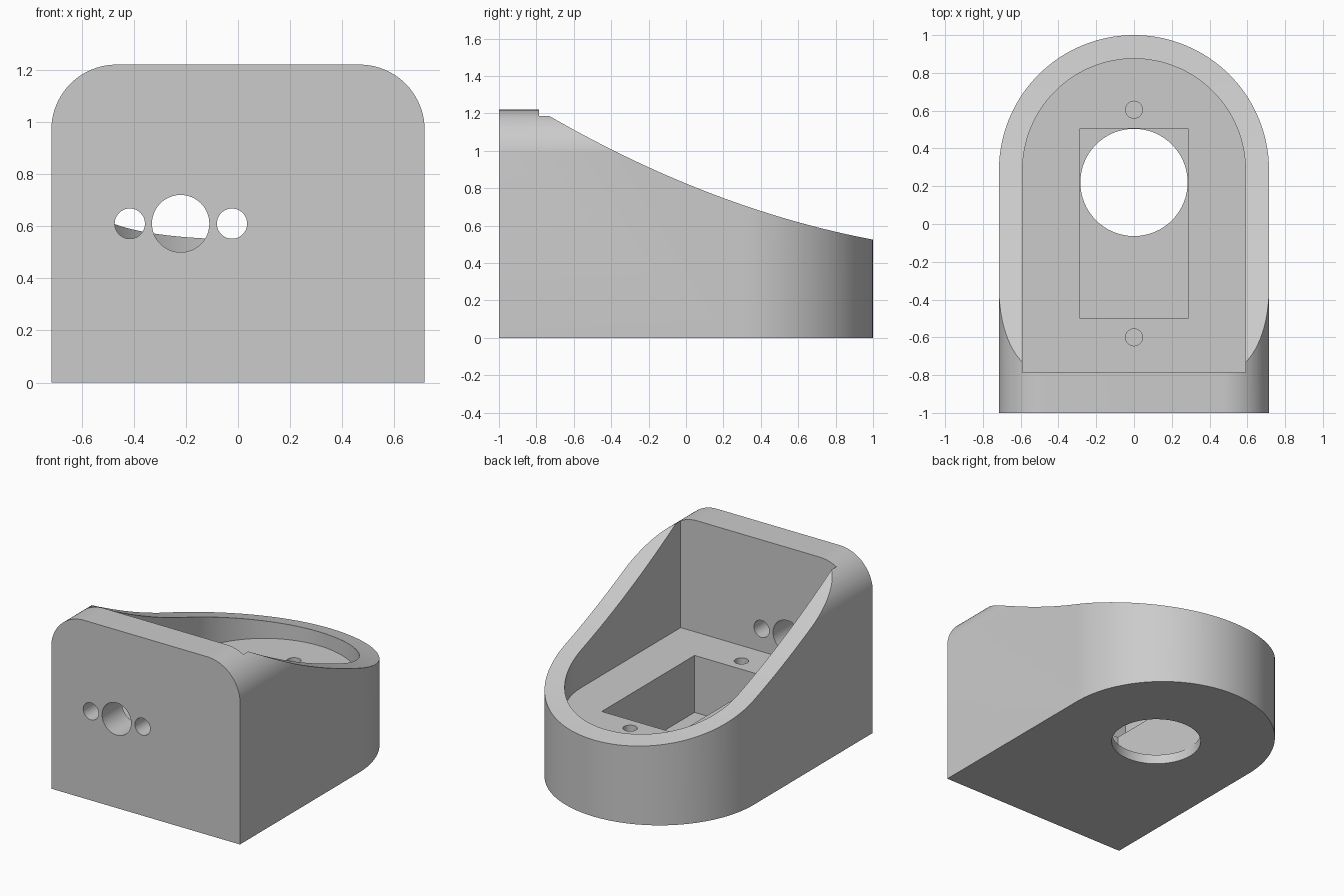
import bpy, bmesh
from math import sin, cos, pi, radians
from mathutils import Vector

cube = bpy.data.objects.get("Cube")
if cube:
    bpy.data.objects.remove(cube, do_unlink=True)

grey = bpy.data.materials.new("plain_grey")
grey.use_nodes = True
grey.diffuse_color = (0.6, 0.6, 0.6, 1)
grey.node_tree.nodes["Principled BSDF"].inputs["Base Color"].default_value = (0.6, 0.6, 0.6, 1)

HALF, ARC_Y = 0.715, 0.285      # outer half width, centre of the round back
FLOOR, BASE = 0.455, 0.065      # cavity floor, pocket floor
WALL_Y = -0.785                 # inside of the front wall


def prism(name, outline, axis, lo, hi):
    """Extrude a 2D outline along an axis from lo to hi."""
    place = {"x": lambda a, b, t: (t, a, b),
             "y": lambda a, b, t: (a, t, b),
             "z": lambda a, b, t: (a, b, t)}[axis]
    bm = bmesh.new()
    face = bm.faces.new([bm.verts.new(place(a, b, lo)) for a, b in outline])
    top = bmesh.ops.extrude_face_region(bm, geom=[face])["geom"]
    verts = [v for v in top if isinstance(v, bmesh.types.BMVert)]
    bmesh.ops.translate(bm, verts=verts, vec=Vector(place(0, 0, hi - lo)))
    bmesh.ops.recalc_face_normals(bm, faces=bm.faces)
    mesh = bpy.data.meshes.new(name)
    bm.to_mesh(mesh)
    bm.free()
    mesh.materials.append(grey)
    obj = bpy.data.objects.new(name, mesh)
    bpy.context.collection.objects.link(obj)
    return obj


def arc(cx, cy, r, start, end, n):
    angles = [radians(start + (end - start) * i / n) for i in range(n + 1)]
    return [(cx + r * cos(a), cy + r * sin(a)) for a in angles]


def circle(cx, cy, r, n=64):
    return arc(cx, cy, r, 0, 360, n)[:-1]


def arch(half, front):
    """Plan outline: straight front, half-round back."""
    return [(-half, front), (half, front)] + arc(0, ARC_Y, half, 0, 180, 64)


def combine(target, tool, operation="DIFFERENCE"):
    mod = target.modifiers.new("cut", "BOOLEAN")
    mod.operation, mod.object, mod.solver = operation, tool, "EXACT"
    bpy.context.view_layer.objects.active = target
    bpy.ops.object.modifier_apply(modifier=mod.name)
    bpy.data.objects.remove(tool, do_unlink=True)


# Body: arched plan crossed with a rounded front profile
body = prism("housing", arch(HALF, -1), "z", 0, 1.4)
R, TOP = 0.25, 1.22
profile = ([(-HALF - 0.001, -0.1), (HALF + 0.001, -0.1)]
           + arc(HALF + 0.001 - R, TOP - R, R, 0, 90, 20)
           + arc(R - HALF - 0.001, TOP - R, R, 90, 180, 20))
combine(body, prism("front_profile", profile, "y", -1.2, 1.2), "INTERSECT")

# Concave sloping top behind the front wall
steps = [WALL_Y + (1.1 - WALL_Y) * i / 40 for i in range(41)]
slope = [(y, 0.825 - 0.412 * y + 0.112 * y * y) for y in steps]
combine(body, prism("slope_cutter", slope + [(1.1, 2), (WALL_Y, 2)], "x", -1, 1))

# Cavity, rectangular pocket and round base opening
combine(body, prism("cavity_cutter", arch(0.59, WALL_Y), "z", FLOOR, 2))
pocket = [(-0.285, -0.5), (0.285, -0.5), (0.285, 0.505), (-0.285, 0.505)]
combine(body, prism("pocket_cutter", pocket, "z", BASE, FLOOR + 0.1))
combine(body, prism("opening_cutter", circle(0, 0.22, 0.284), "z", -0.1, BASE + 0.1))

# Blind screw holes in the cavity floor
for y in (-0.6, 0.605):
    combine(body, prism("screw_cutter", circle(0, y, 0.045, 32), "z", 0.2, FLOOR + 0.1))

# Three holes through the front wall
for x, r in ((-0.415, 0.058), (-0.22, 0.11), (-0.023, 0.058)):
    combine(body, prism("wall_hole_cutter", circle(x, 0.61, r, 48), "y", -1.1, -0.7))

# Smooth curved walls, keep crisp edges
bpy.ops.object.select_all(action="DESELECT")
body.select_set(True)
bpy.context.view_layer.objects.active = body
bpy.ops.object.shade_smooth_by_angle(angle=radians(25))
